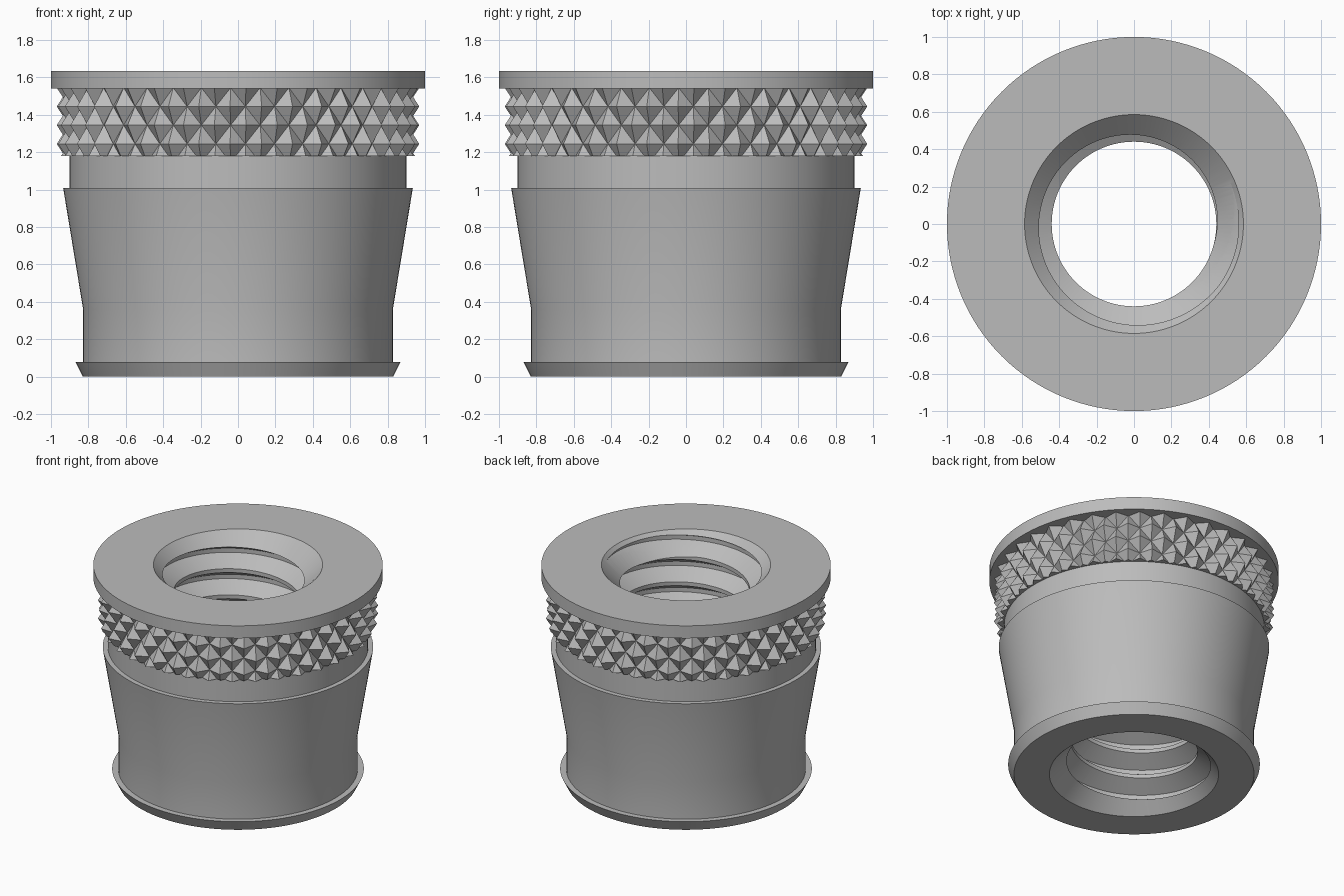
import bpy, bmesh
from math import pi, sin, cos, radians

cube = bpy.data.objects.get("Cube")
if cube:
    bpy.data.objects.remove(cube, do_unlink=True)

SEGMENTS = 128
HEIGHT = 1.635

metal = bpy.data.materials.new("plain grey metal")
metal.use_nodes = True
GREY = (0.5, 0.5, 0.5, 1)
metal.diffuse_color = GREY
metal.node_tree.nodes["Principled BSDF"].inputs["Base Color"].default_value = GREY


def polar(radius, angle, z):
    return (radius * cos(angle), radius * sin(angle), z)


def make_object(name, bm):
    bmesh.ops.recalc_face_normals(bm, faces=bm.faces)
    mesh = bpy.data.meshes.new(name)
    bm.to_mesh(mesh)
    bm.free()
    mesh.materials.append(metal)
    obj = bpy.data.objects.new(name, mesh)
    bpy.context.collection.objects.link(obj)
    return obj


def lathe(name, profile):
    """Revolve a closed (radius, z) outline into a solid ring."""
    bm = bmesh.new()
    rings = [[bm.verts.new(polar(r, 2 * pi * s / SEGMENTS, z)) for r, z in profile]
             for s in range(SEGMENTS)]
    n = len(profile)
    for s in range(SEGMENTS):
        a, b = rings[s], rings[(s + 1) % SEGMENTS]
        for i in range(n):
            j = (i + 1) % n
            bm.faces.new((a[i], b[i], b[j], a[j]))
    return make_object(name, bm)


def thread_cutter(name, pitch=0.2, turns=13):
    """Solid helical screw, used to cut the internal thread."""
    tooth = [(0.43, -0.006), (0.56, 0.069), (0.56, 0.101), (0.43, 0.176)]
    bm = bmesh.new()
    columns = []
    for s in range(SEGMENTS):
        angle = 2 * pi * s / SEGMENTS
        base = HEIGHT - 0.157 + pitch * (angle + pi / 2) / (2 * pi)
        columns.append([bm.verts.new(polar(r, angle, base + dz + pitch * (k - turns + 3)))
                        for k in range(turns) for r, dz in tooth])
    for s in range(SEGMENTS):
        last = s == SEGMENTS - 1
        a, b = columns[s], columns[(s + 1) % SEGMENTS]
        shift = len(tooth) if last else 0
        for i in range(len(a) - 1 - shift):
            bm.faces.new((a[i], b[i + shift], b[i + 1 + shift], a[i + 1]))
    # Close both ends with a fan to a point on the axis
    middle = HEIGHT / 2
    low = bm.verts.new((0, 0, -1.5))
    high = bm.verts.new((0, 0, 3))
    for edge in [e for e in bm.edges if e.is_boundary]:
        v, w = edge.verts
        bm.faces.new((v, w, low if v.co.z < middle else high))
    cutter = make_object(name, bm)
    cutter.hide_render = True
    return cutter


def knurl(name, bottom, top, count=36, row=0.1, first_peak=1.445):
    """Band of staggered pyramids, trimmed flat at both ends."""
    bm = bmesh.new()
    cols = 2 * count
    phase = radians(-92.5)
    grid = [[bm.verts.new(polar(0.97 if (i + j) % 2 == 0 else 0.905,
                                phase + pi * j / count, first_peak + row * i))
             for j in range(cols)] for i in range(-4, 3)]
    for i in range(len(grid) - 1):
        for j in range(cols):
            k = (j + 1) % cols
            a, b, c, d = grid[i][j], grid[i][k], grid[i + 1][k], grid[i + 1][j]
            # Split each cell along its valley line
            if (i + j) % 2 == 0:
                bm.faces.new((a, b, d))
                bm.faces.new((b, c, d))
            else:
                bm.faces.new((a, b, c))
                bm.faces.new((a, c, d))
    for z, direction in ((bottom, -1), (top, 1)):
        bmesh.ops.bisect_plane(bm, geom=bm.verts[:] + bm.edges[:] + bm.faces[:],
                               plane_co=(0, 0, z), plane_no=(0, 0, direction),
                               clear_outer=True)
    # Fold the trimmed rims inward into the body
    rim = [e for e in bm.edges if e.is_boundary]
    new = bmesh.ops.extrude_edge_only(bm, edges=rim)["geom"]
    for v in new:
        if isinstance(v, bmesh.types.BMVert):
            scale = 0.88 / v.co.xy.length
            v.co.x *= scale
            v.co.y *= scale
    return make_object(name, bm)


# Turned body: bottom lip, tapered barrel, neck, flange and chamfered bore
body = lathe("insert_body", [
    (0.585, 0), (0.83, 0), (0.87, 0.08), (0.828, 0.08), (0.828, 0.36),
    (0.935, 1.01), (0.90, 1.01), (0.90, 1.54), (1.0, 1.54), (1.0, HEIGHT),
    (0.585, HEIGHT), (0.44, HEIGHT - 0.145), (0.44, 0.145)])

# Internal thread
cutter = thread_cutter("thread_cutter")
cut = body.modifiers.new("thread", 'BOOLEAN')
cut.operation = 'DIFFERENCE'
cut.solver = 'EXACT'
cut.object = cutter
bpy.context.view_layer.objects.active = body
bpy.ops.object.modifier_apply(modifier=cut.name)
bpy.data.objects.remove(cutter, do_unlink=True)

bpy.ops.object.select_all(action='DESELECT')
body.select_set(True)
bpy.ops.object.shade_smooth_by_angle(angle=radians(20))

# Knurled grip band, left flat shaded
knurl("knurled_band", 1.18, 1.54)
